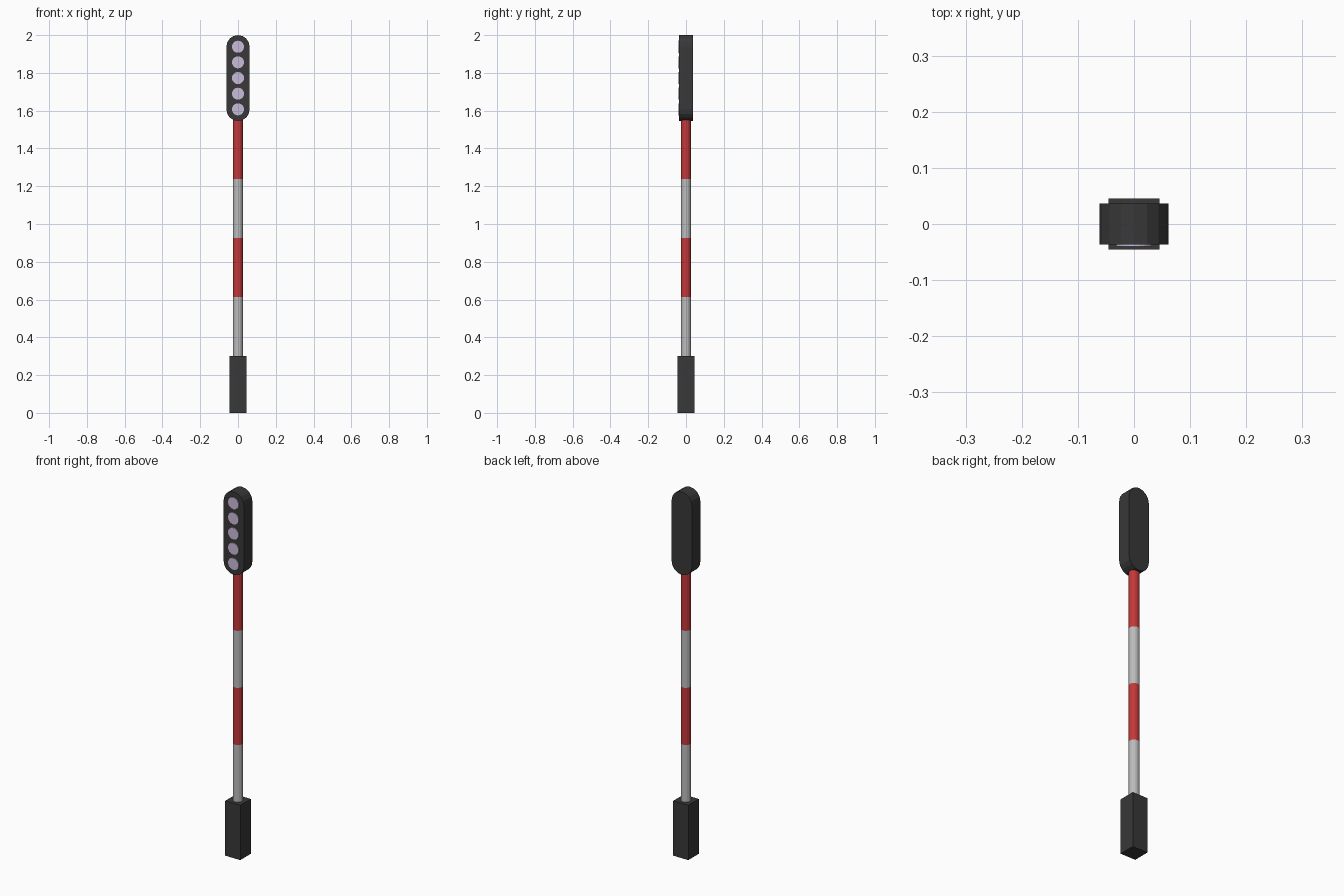
import bpy, bmesh, math

if "Cube" in bpy.data.objects:
    bpy.data.objects.remove(bpy.data.objects["Cube"])


def material(name, rgb):
    m = bpy.data.materials.new(name)
    m.diffuse_color = (*rgb, 1)
    m.use_nodes = True
    m.node_tree.nodes["Principled BSDF"].inputs["Base Color"].default_value = m.diffuse_color
    return m


DARK = material("dark_plastic", (0.04, 0.04, 0.04))
RED = material("red_paint", (0.55, 0.04, 0.04))
WHITE = material("pale_paint", (0.5, 0.5, 0.5))
LENS = material("lens_glass", (0.6, 0.5, 0.7))


def prism(name, profile, y0, y1, mat):
    """Extrude an x-z outline from y0 to y1."""
    bm = bmesh.new()
    face = bm.faces.new([bm.verts.new((x, y0, z)) for x, z in profile])
    ext = bmesh.ops.extrude_face_region(bm, geom=[face])
    verts = [v for v in ext["geom"] if isinstance(v, bmesh.types.BMVert)]
    bmesh.ops.translate(bm, verts=verts, vec=(0, y1 - y0, 0))
    bmesh.ops.recalc_face_normals(bm, faces=bm.faces)
    me = bpy.data.meshes.new(name)
    bm.to_mesh(me)
    bm.free()
    ob = bpy.data.objects.new(name, me)
    bpy.context.collection.objects.link(ob)
    me.materials.append(mat)
    return ob


def arc(cz, r, start, end, steps):
    return [(r * math.cos(a), cz + r * math.sin(a))
            for a in (start + (end - start) * i / steps for i in range(steps + 1))]


# Square foot
h = 0.0455
prism("base", [(-h, 0), (h, 0), (h, 0.30), (-h, 0.30)], -h, h, DARK)

# Striped pole, alternating pale and red bands
BAND = 0.3125
for i in range(4):
    bpy.ops.mesh.primitive_cylinder_add(
        vertices=16, radius=0.026, depth=BAND,
        location=(0, 0, 0.30 + BAND * (i + 0.5)))
    band = bpy.context.object
    band.name = f"pole_band_{i + 1}"
    band.data.materials.append(RED if i % 2 else WHITE)

# Capsule-shaped lamp housing
R, LOW, HIGH = 0.0615, 1.607, 1.9385
outline = arc(HIGH, R, 0, math.pi, 8) + arc(LOW, R, math.pi, 2 * math.pi, 8)
prism("lamp_housing", outline, -0.0365, 0.0365, DARK)

# Five round lenses standing slightly proud of the front
for i in range(5):
    z = LOW + (HIGH - LOW) * i / 4
    prism(f"lens_{i + 1}", arc(z, 0.032, 0, 2 * math.pi, 20)[:-1], -0.0405, -0.03, LENS)
